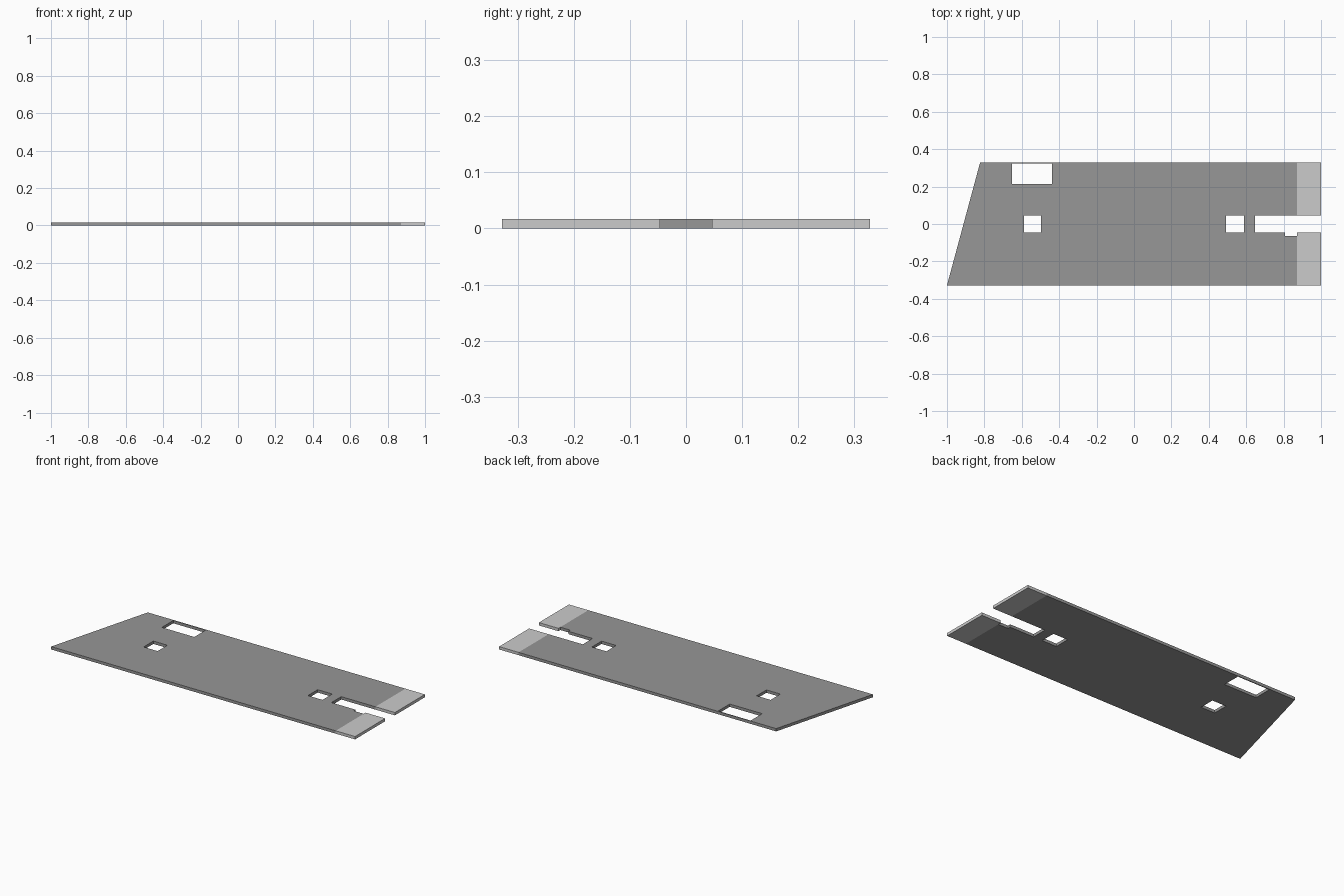
import bpy, bmesh

if "Cube" in bpy.data.objects:
    bpy.data.objects.remove(bpy.data.objects["Cube"])

T = 0.017       # plate thickness
W = 0.328       # half width
S = 0.046       # half width of slot and square holes
XE = 0.872      # where the end tabs start


def rect(x0, x1, y0, y1):
    return [(x0, y0), (x1, y0), (x1, y1), (x0, y1)]


def plate(name, loops, color=None):
    """Fill an outline (plus hole loops) and extrude it to the plate thickness."""
    bm = bmesh.new()
    for pts in loops:
        vs = [bm.verts.new((x, y, 0)) for x, y in pts]
        for a, b in zip(vs, vs[1:] + vs[:1]):
            bm.edges.new((a, b))
    bmesh.ops.triangle_fill(bm, edges=bm.edges[:], use_beauty=True,
                            use_dissolve=False, normal=(0, 0, 1))
    ext = bmesh.ops.extrude_face_region(bm, geom=bm.faces[:], use_keep_orig=True)
    top = [g for g in ext["geom"] if isinstance(g, bmesh.types.BMVert)]
    bmesh.ops.translate(bm, verts=top, vec=(0, 0, T))
    bmesh.ops.recalc_face_normals(bm, faces=bm.faces[:])
    me = bpy.data.meshes.new(name)
    bm.to_mesh(me)
    bm.free()
    ob = bpy.data.objects.new(name, me)
    bpy.context.collection.objects.link(ob)
    if color:
        mat = bpy.data.materials.new(name + "_grey")
        mat.diffuse_color = color
        mat.use_nodes = True
        mat.node_tree.nodes["Principled BSDF"].inputs["Base Color"].default_value = mat.diffuse_color
        me.materials.append(mat)
    return ob


# Main slab: slanted left end, slot with a small side notch on the right
outline = [(-1, -W), (XE, -W), (XE, -0.064), (0.807, -0.064), (0.807, -S),
           (0.647, -S), (0.647, S), (XE, S), (XE, W), (-0.823, W)]
holes = [rect(-0.652, -0.438, 0.215, 0.323),    # large opening by the edge
         rect(-0.589, -0.497, -S, S),           # left square opening
         rect(0.492, 0.588, -S, S)]             # right square opening
plate("floor_slab", [outline] + holes, (0.31, 0.31, 0.31, 1))

# Lighter end tabs on either side of the slot
plate("end_tab_back", [rect(XE, 1, S, W)])
plate("end_tab_front", [rect(XE, 1, -W, -S)])
